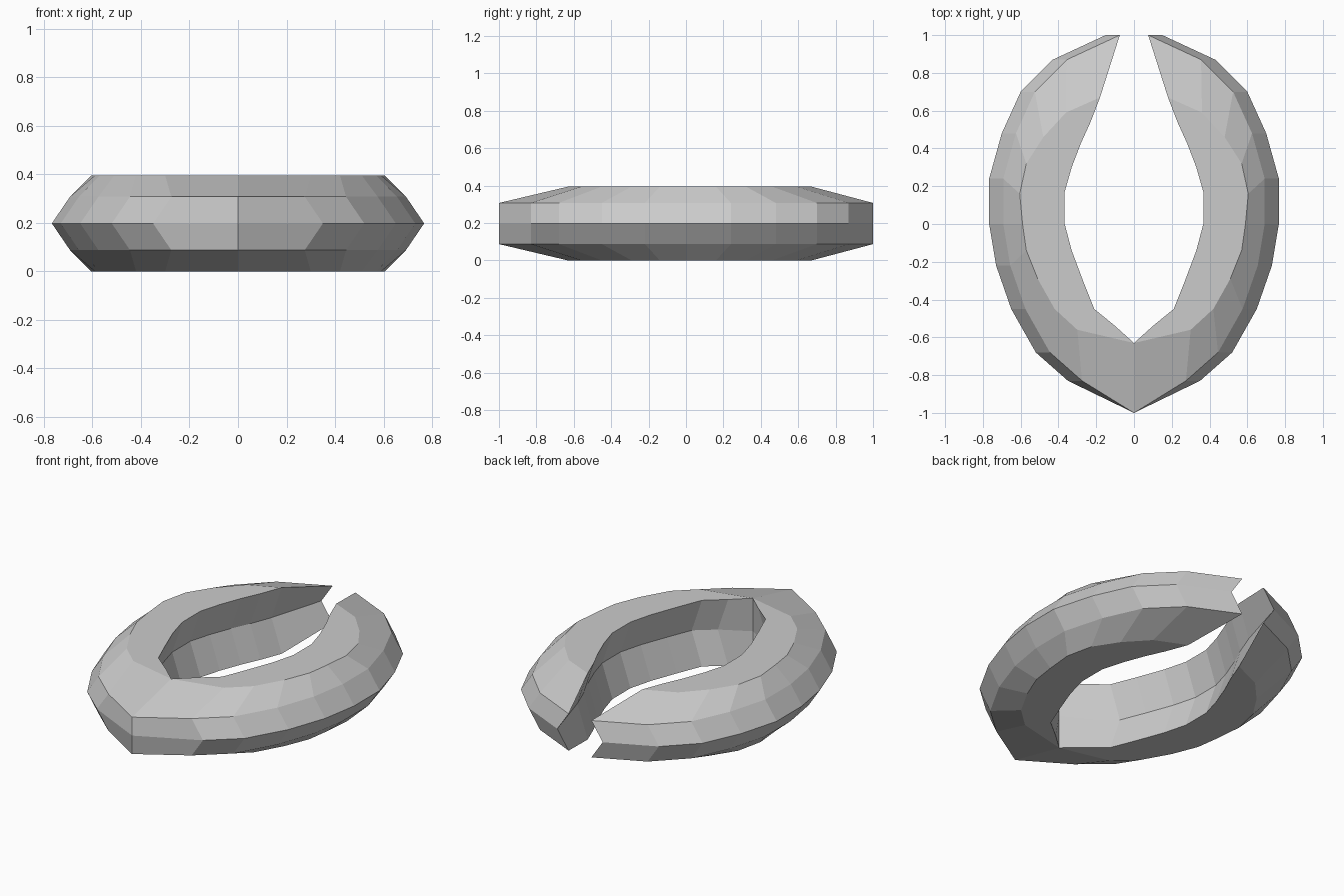
import bpy
import bmesh

if "Cube" in bpy.data.objects:
    bpy.data.objects.remove(bpy.data.objects["Cube"])

MID = 0.1975        # half of the height
SHOULDER = 0.11     # height of the chamfer edge above the middle plane
LIP = 0.075         # how far edges step in from the middle plane

# Plan curves of the right arm, from the open back end to the front point
outer = [(.15, 1), (.43, .87), (.60, .70), (.70, .48), (.767, .24), (.767, 0),
         (.73, -.22), (.65, -.45), (.52, -.68), (.35, -.83), (0, -1)]
ridge = [(.18, .67), (.36, .59), (.48, .46), (.57, .32), (.605, .16), (.59, 0),
         (.57, -.14), (.51, -.29), (.42, -.45), (.30, -.56), (0, -.63)]
inner = [(.18, .67), (.23, .54), (.28, .43), (.33, .30), (.367, .17), (.367, 0),
         (.33, -.14), (.27, -.30), (.21, -.45), (.10, -.54), (0, -.63)]


def row(bm, curve, z, shift=0.0):
    """One lengthwise row of vertices; the front point stays on the centre plane."""
    last = len(curve) - 1
    return [bm.verts.new((x + (shift if i < last else 0), y, z))
            for i, (x, y) in enumerate(curve)]


bm = bmesh.new()
# Upper right quarter: outer edge, chamfer, top ridge, inner rim, inner groove
rows = [row(bm, outer, 0),
        row(bm, outer, SHOULDER, -LIP),
        row(bm, ridge, MID),
        row(bm, inner, MID),
        row(bm, inner, 0, LIP * 0.9)]
for a, b in zip(rows, rows[1:]):
    for i in range(len(a) - 1):
        bm.faces.new((a[i], b[i], b[i + 1], a[i + 1]))
# Tapered inner side of the open end
bm.faces.new((rows[0][0], rows[4][0], rows[3][0], rows[1][0]))
bmesh.ops.remove_doubles(bm, verts=bm.verts, dist=1e-4)

mesh = bpy.data.meshes.new("open_ring")
bm.to_mesh(mesh)
bm.free()
ring = bpy.data.objects.new("open_ring", mesh)
bpy.context.collection.objects.link(ring)
ring.location.z = MID

# Mirror to the left arm and to the underside
mirror = ring.modifiers.new("mirror", 'MIRROR')
mirror.use_axis = (True, False, True)
mirror.merge_threshold = 0.0005
